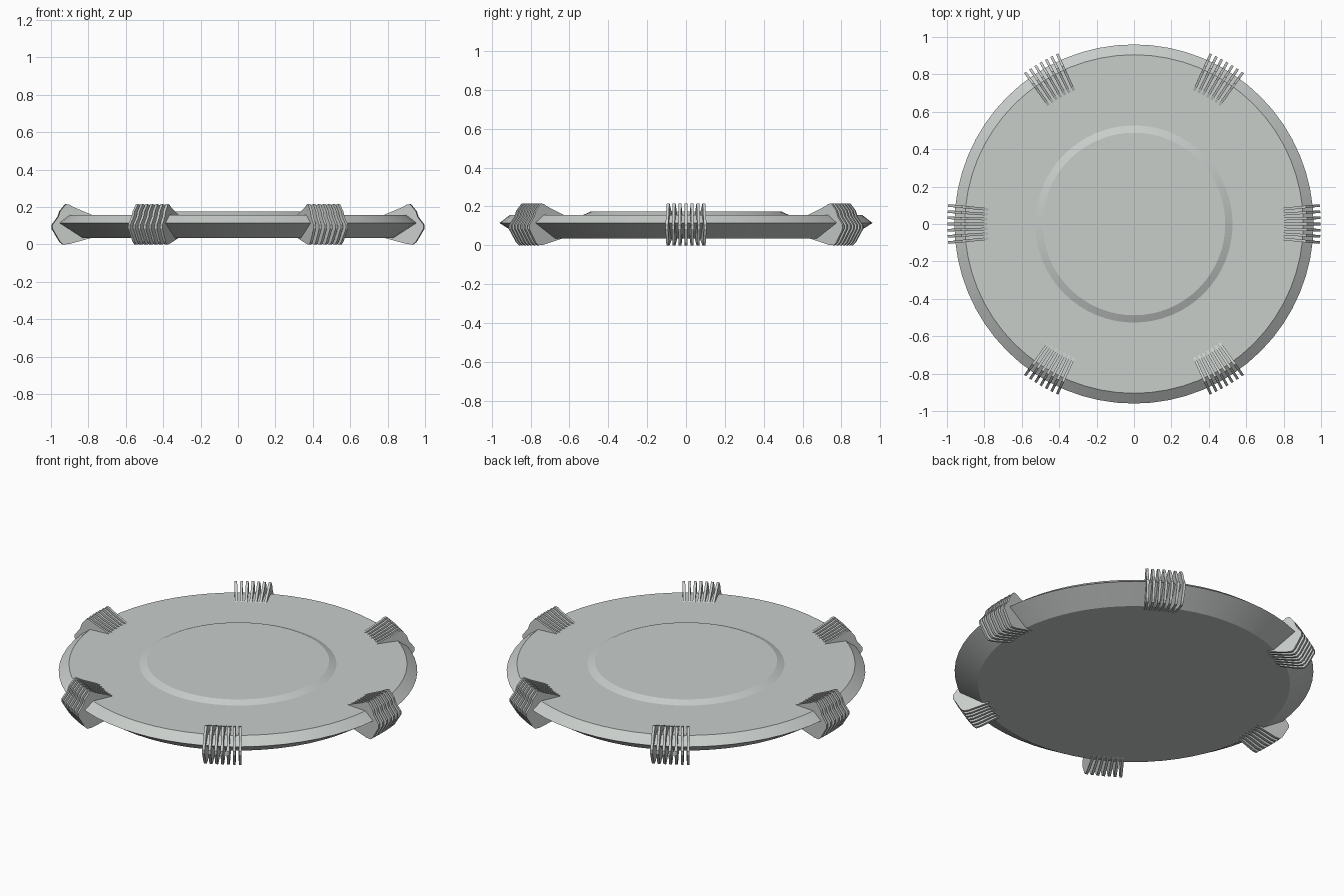
import bpy, bmesh, math
from mathutils import Matrix

cube = bpy.data.objects.get("Cube")
if cube:
    bpy.data.objects.remove(cube, do_unlink=True)

grey = bpy.data.materials.new("light grey")
grey.use_nodes = True
colour = (0.58, 0.61, 0.59, 1)
grey.diffuse_color = colour
grey.node_tree.nodes["Principled BSDF"].inputs["Base Color"].default_value = colour


def finish(name, bm, smooth=False):
    bmesh.ops.recalc_face_normals(bm, faces=bm.faces)
    mesh = bpy.data.meshes.new(name)
    bm.to_mesh(mesh)
    bm.free()
    mesh.materials.append(grey)
    obj = bpy.data.objects.new(name, mesh)
    bpy.context.collection.objects.link(obj)
    if smooth:
        bpy.ops.object.select_all(action="DESELECT")
        obj.select_set(True)
        bpy.context.view_layer.objects.active = obj
        bpy.ops.object.shade_smooth_by_angle(angle=math.radians(20))
    return obj


# Disc: stacked rings from the underside, over the sharp rim, to the raised centre
SIDES = 64
profile = [(0.835, 0.035), (0.96, 0.115), (0.905, 0.157), (0.527, 0.157), (0.488, 0.175)]
bm = bmesh.new()
rings = []
for radius, z in profile:
    rings.append([bm.verts.new((radius * math.cos(math.tau * i / SIDES),
                                radius * math.sin(math.tau * i / SIDES), z))
                  for i in range(SIDES)])
for low, high in zip(rings, rings[1:]):
    for i in range(SIDES):
        j = (i + 1) % SIDES
        bm.faces.new((low[i], low[j], high[j], high[i]))
bm.faces.new(rings[0])
bm.faces.new(rings[-1])
finish("disc", bm, smooth=True)

# Fins: thin radial plates gripping the rim, seven in each of six clusters
FIN_THICKNESS = 0.014
fin_outline = [(0.78, 0.037), (0.91, 0.002), (0.94, 0.0), (0.957, 0.015), (0.998, 0.085),
               (0.998, 0.105), (0.966, 0.148), (0.956, 0.178), (0.925, 0.216),
               (0.905, 0.212), (0.885, 0.2), (0.78, 0.156)]


def add_fin(bm, angle):
    half = FIN_THICKNESS / 2
    face = bm.faces.new([bm.verts.new((r, -half, z)) for r, z in fin_outline])
    extruded = bmesh.ops.extrude_face_region(bm, geom=[face], use_keep_orig=True)
    side = [v for v in extruded["geom"] if isinstance(v, bmesh.types.BMVert)]
    bmesh.ops.translate(bm, verts=side, vec=(0, FIN_THICKNESS, 0))
    bmesh.ops.rotate(bm, verts=side + list(face.verts), cent=(0, 0, 0),
                     matrix=Matrix.Rotation(angle, 3, "Z"))


for cluster in range(6):
    bm = bmesh.new()
    for step in range(-3, 4):
        add_fin(bm, math.radians(60 * cluster + 1.9 * step))
    finish(f"fin_cluster_{cluster + 1}", bm)
